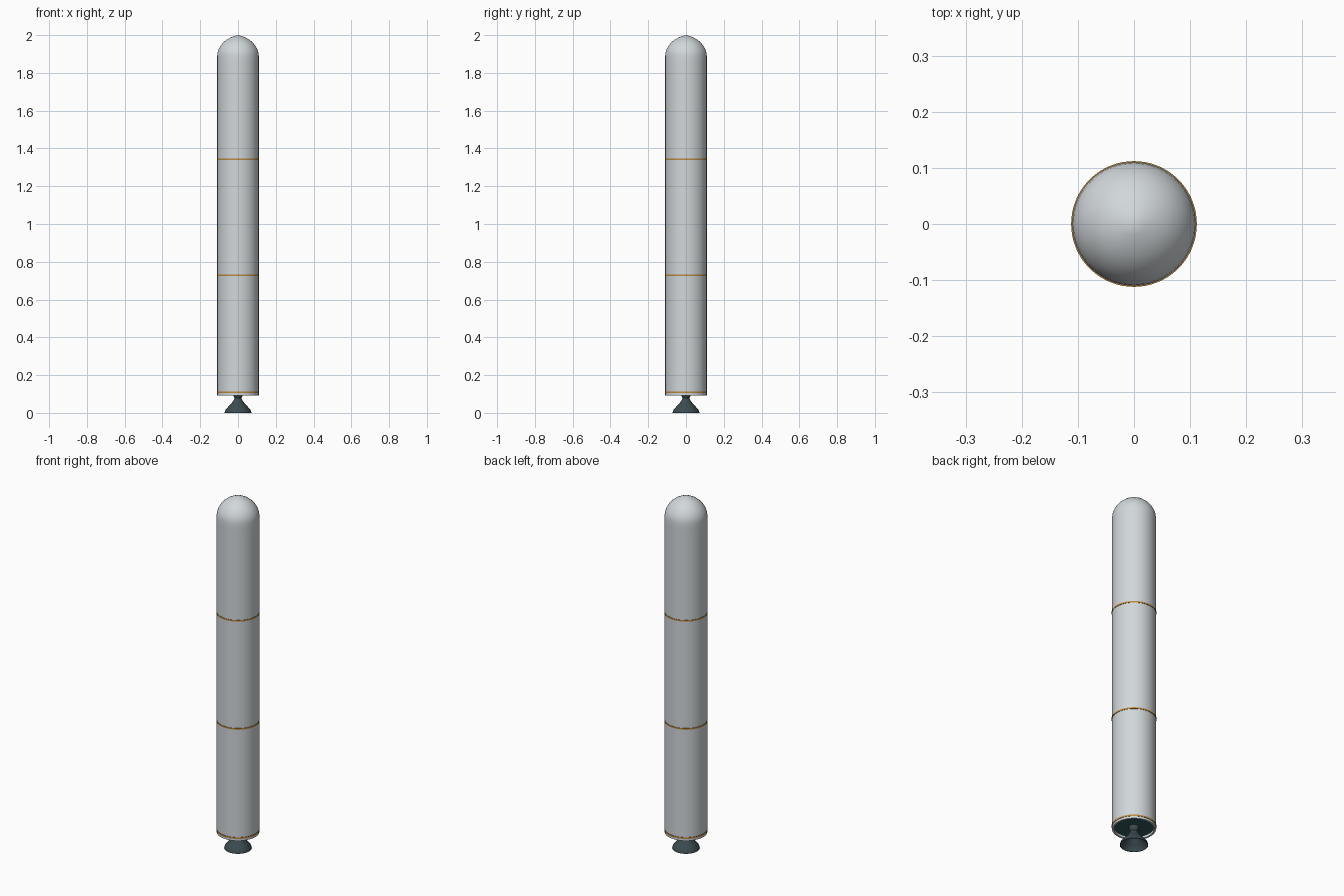
import bpy, bmesh, math

if "Cube" in bpy.data.objects:
    bpy.data.objects.remove(bpy.data.objects["Cube"])

SIDES = 64


def material(name, rgb):
    m = bpy.data.materials.new(name)
    m.diffuse_color = (*rgb, 1.0)
    m.use_nodes = True
    m.node_tree.nodes["Principled BSDF"].inputs["Base Color"].default_value = m.diffuse_color
    return m


WHITE = material("pale_grey", (0.64, 0.68, 0.70))
GOLD = material("ochre", (0.50, 0.25, 0.05))
DARK = material("dark_slate", (0.045, 0.07, 0.08))
TEAL = material("deep_teal", (0.03, 0.10, 0.105))


def lathe(name, profile, mat, angle=35):
    """Spin a (radius, height) profile around the vertical axis."""
    bm = bmesh.new()
    rings = []
    for r, z in profile:
        if r < 1e-6:
            rings.append([bm.verts.new((0, 0, z))])
        else:
            rings.append([bm.verts.new((r * math.cos(2 * math.pi * i / SIDES),
                                        r * math.sin(2 * math.pi * i / SIDES), z))
                          for i in range(SIDES)])
    for a, b in zip(rings, rings[1:]):
        for i in range(SIDES):
            j = (i + 1) % SIDES
            if len(a) == 1:
                bm.faces.new((a[0], b[j], b[i]))
            elif len(b) == 1:
                bm.faces.new((a[i], a[j], b[0]))
            else:
                bm.faces.new((a[i], a[j], b[j], b[i]))
    me = bpy.data.meshes.new(name)
    bm.to_mesh(me)
    bm.free()
    me.materials.append(mat)
    ob = bpy.data.objects.new(name, me)
    bpy.context.collection.objects.link(ob)
    bpy.ops.object.select_all(action='DESELECT')
    bpy.context.view_layer.objects.active = ob
    ob.select_set(True)
    bpy.ops.object.shade_smooth_by_angle(angle=math.radians(angle))
    return ob


R = 0.11

# Casing: three stacked segments, the lowest with a hollow skirt
lathe("lower_segment", [(0, 0.115), (0.1, 0.115), (0.1, 0.092), (R, 0.092), (R, 0.73)], WHITE)
lathe("middle_segment", [(R, 0.73), (R, 1.34)], WHITE)
lathe("upper_segment", [(R, 1.34), (R, 1.855)], WHITE)

# Rounded nose with a slight point
lathe("nose_cap", [(R, 1.855), (R, 1.89), (0.108, 1.908), (0.102, 1.926),
                   (0.092, 1.944), (0.078, 1.961), (0.06, 1.976),
                   (0.04, 1.987), (0.02, 1.995), (0, 2.0)], WHITE)

# Thin joint bands
for label, z in (("bottom", 0.108), ("middle", 0.728), ("top", 1.342)):
    h = 0.004
    lathe(label + "_joint_band", [(R - 0.001, z - h), (R + 0.002, z - h),
                                  (R + 0.002, z + h), (R - 0.001, z + h)], GOLD)

# Recessed closing plate inside the skirt
lathe("base_plate", [(0, 0.104), (0.0995, 0.104), (0.0995, 0.11), (0, 0.11)], TEAL)

# Hollow engine bell: inner wall from throat to lip, then the outer wall up
lathe("engine_nozzle", [(0, 0.078), (0.014, 0.074), (0.03, 0.05), (0.05, 0.028),
                        (0.064, 0.012), (0.068, 0.0), (0.071, 0.0), (0.068, 0.013),
                        (0.054, 0.03), (0.035, 0.05), (0.021, 0.07), (0.018, 0.078),
                        (0.024, 0.088), (0.027, 0.104)], DARK)
